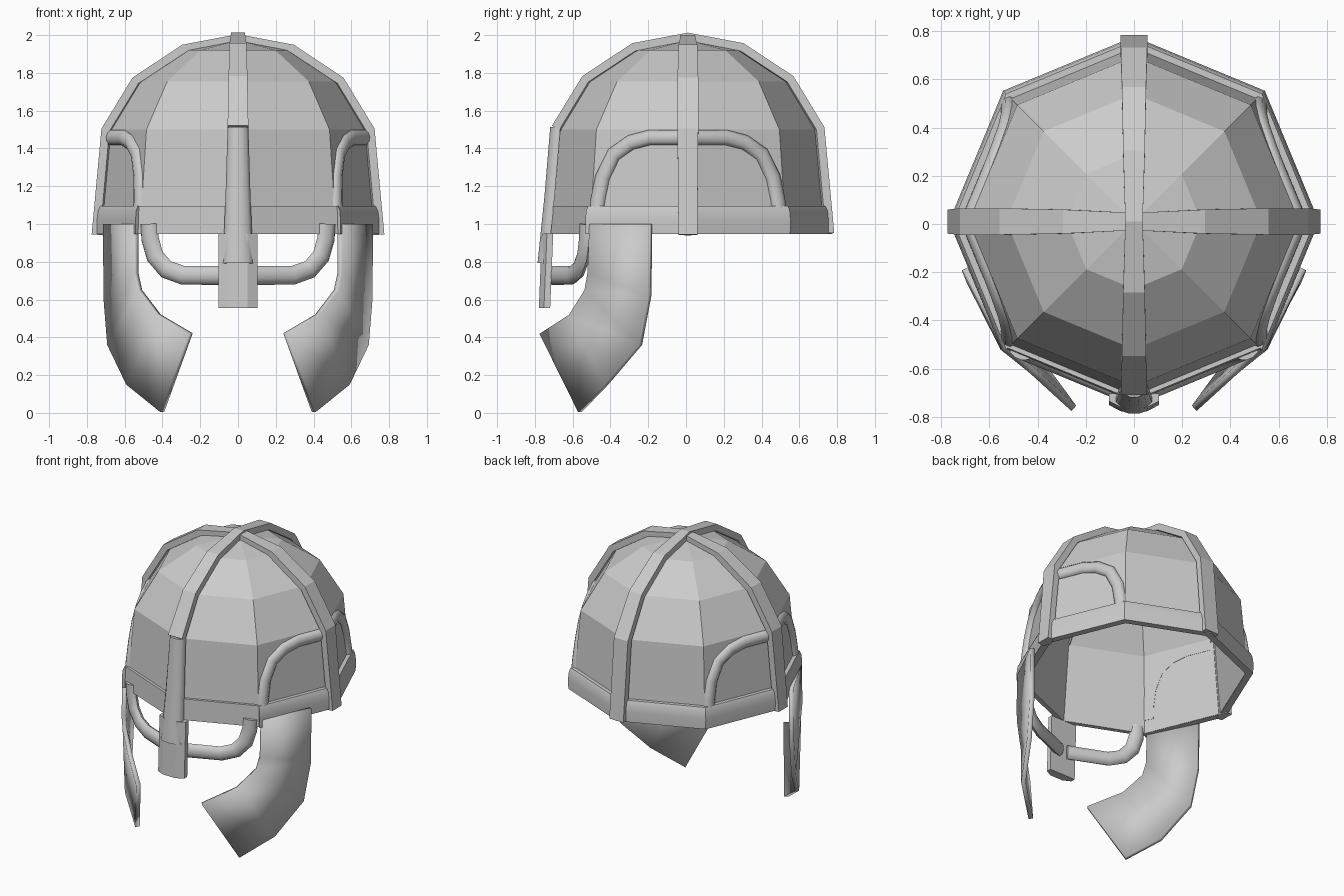
import bpy, bmesh, math
from mathutils import Vector as V

if "Cube" in bpy.data.objects:
    bpy.data.objects.remove(bpy.data.objects["Cube"])

CY = 0.01                 # dome centre in y
K = math.tan(math.pi / 8)  # inward drift of an octagon face per unit sideways
DOME = [(0.735, 0.95), (0.685, 1.5), (0.53, 1.755), (0.28, 1.92)]
APEX = 1.973


def finish(name, bm, smooth=None):
    bmesh.ops.recalc_face_normals(bm, faces=bm.faces)
    me = bpy.data.meshes.new(name)
    bm.to_mesh(me)
    bm.free()
    ob = bpy.data.objects.new(name, me)
    bpy.context.collection.objects.link(ob)
    if smooth:
        bpy.ops.object.select_all(action='DESELECT')
        ob.select_set(True)
        bpy.context.view_layer.objects.active = ob
        bpy.ops.object.shade_smooth_by_angle(angle=math.radians(smooth))
    return ob


def loft(name, rings, smooth=None):
    """Skin closed cross-sections into a capped solid."""
    bm = bmesh.new()
    vs = [[bm.verts.new(p) for p in r] for r in rings]
    n = len(vs[0])
    for a, b in zip(vs, vs[1:]):
        for i in range(n):
            j = (i + 1) % n
            bm.faces.new((a[i], a[j], b[j], b[i]))
    bm.faces.new(vs[0])
    bm.faces.new(vs[-1])
    return finish(name, bm, smooth)


def sweep(name, pts, profile, widths, side=None, normal=None, smooth=None):
    """Sweep (across, outward) profile along pts with a fixed side or normal."""
    pts = [V(p) for p in pts]
    rings = []
    for i, p in enumerate(pts):
        a = (p - pts[i - 1]).normalized() if i else None
        b = (pts[i + 1] - p).normalized() if i + 1 < len(pts) else None
        t = ((a or b) + (b or a)).normalized()
        s = side or normal.cross(t).normalized()
        n = normal or s.cross(t).normalized()
        rings.append([p + s * u * widths[i] + n * h for u, h in profile])
    return loft(name, rings, smooth)


def octa(r, z, i):
    a = math.radians(45 * i)
    return V((r * math.cos(a), CY + r * math.sin(a), z))


# dome shell
bm = bmesh.new()
rows = [[bm.verts.new(octa(r, z, i)) for i in range(8)] for r, z in DOME]
top = bm.verts.new((0, CY, APEX))
for a, b in zip(rows, rows[1:]):
    for i in range(8):
        j = (i + 1) % 8
        bm.faces.new((a[i], a[j], b[j], b[i]))
for i in range(8):
    bm.faces.new((rows[-1][i], rows[-1][(i + 1) % 8], top))
dome = finish("dome", bm)
mod = dome.modifiers.new("thickness", 'SOLIDIFY')
mod.thickness = 0.02
mod.offset = -1

# brow band: rounded round the sides and back, flat over the face
rear = [(0.72, 0.947), (0.766, 0.947), (0.768, 1.02), (0.762, 1.07), (0.75, 1.095), (0.72, 1.095)]
front = [(0.715, 0.947), (0.748, 0.947), (0.742, 1.095), (0.71, 1.095)]
loft("rear_band", [[octa(r, z, i) for r, z in rear] for i in range(-1, 6)], 40)
loft("front_band", [[octa(r, z, i) for r, z in front] for i in range(5, 8)])

# crossing ridge straps
ridge = [(-1, -0.04), (-1, 0.004), (0, 0.025), (1, 0.004), (1, -0.04)]
half = [(0.28, 1.92), (0.53, 1.755), (0.685, 1.5)]
low = (0.735, 0.95)
long_path = [(-r, z) for r, z in reversed(half)] + [(0, APEX)] + half + [low]
sweep("long_strap", [(0, CY + r, z) for r, z in long_path], ridge,
      [.055, .05, .045, .036, .045, .05, .055, .055], side=V((-1, 0, 0)))
cross_path = [(-low[0], low[1])] + long_path
sweep("cross_strap", [(r, CY, z - 0.008) for r, z in cross_path], ridge,
      [.05, .055, .055, .05, .036, .05, .055, .055, .05], side=V((0, 1, 0)))

# nasal: rounded bar over a wider plate
bar = [(-1, -0.01), (-1, 0.012), (-0.75, 0.032), (-0.3, 0.044), (0.3, 0.044),
       (0.75, 0.032), (1, 0.012), (1, -0.01)]
sweep("nasal_bar", [(0, -0.675, 1.51), (0, -0.705, 1.15), (0, -0.742, 0.79)], bar,
      [.055, .066, .08], side=V((-1, 0, 0)), smooth=50)
plate = [(-0.103, -0.715), (-0.103, -0.748), (-0.05, -0.775), (0.05, -0.775),
         (0.103, -0.748), (0.103, -0.715)]
loft("nose_plate", [[(x, y + d, z) for x, y in plate]
                    for z, d in ((0.555, -0.004), (0.95, 0.012))])

# eye guards, side arches and cheek guards
tube = [(math.cos(k * math.pi / 5), 0.032 * math.sin(k * math.pi / 5)) for k in range(10)]
arch_profile = [(-1, -0.02), (-1, 0.008), (-0.6, 0.024), (0, 0.03), (0.6, 0.024), (1, 0.008), (1, -0.02)]
eye = [(0.47, 1.0), (0.465, 0.92), (0.44, 0.83), (0.38, 0.76), (0.29, 0.728), (0.03, 0.728)]
arch = [(0.485, 1.04), (0.475, 1.13), (0.45, 1.25), (0.39, 1.37), (0.3, 1.432), (0.2, 1.458), (0.03, 1.458)]
cheek_back = [(0.70, -0.185, 1.0), (0.70, -0.19, 0.62), (0.68, -0.24, 0.36), (0.58, -0.42, 0.15), (0.40, -0.56, 0.005)]
cheek_front = [(0.54, -0.505, 1.0), (0.54, -0.515, 0.74), (0.52, -0.53, 0.65), (0.42, -0.61, 0.52), (0.25, -0.765, 0.42)]

for s, tag in ((1, "right"), (-1, "left")):
    sweep("eye_guard_" + tag, [(s * d, CY - 0.735 + K * d, z) for d, z in eye], tube,
          [.05] * 6, normal=V((s * K, -1, 0)).normalized(), smooth=50)
    for f, end in ((-1, "front"), (1, "back")):
        pts = [(s * (0.735 - (z - 0.95) / 11 - K * d), CY + f * d, z) for d, z in arch]
        sweep(f"side_arch_{end}_{tag}", pts, arch_profile, [.04] * 7,
              normal=V((s, f * K, 0.09)).normalized(), smooth=50)
    bm = bmesh.new()
    a = [bm.verts.new((s * x, y, z)) for x, y, z in cheek_back]
    b = [bm.verts.new((s * x, y, z)) for x, y, z in cheek_front]
    for i in range(4):
        quad = (a[i], a[i + 1], b[i + 1], b[i])
        bm.faces.new(quad if s > 0 else quad[::-1])
    cheek = finish("cheek_guard_" + tag, bm, 40)
    mod = cheek.modifiers.new("thickness", 'SOLIDIFY')
    mod.thickness = 0.03
    mod.offset = 0
